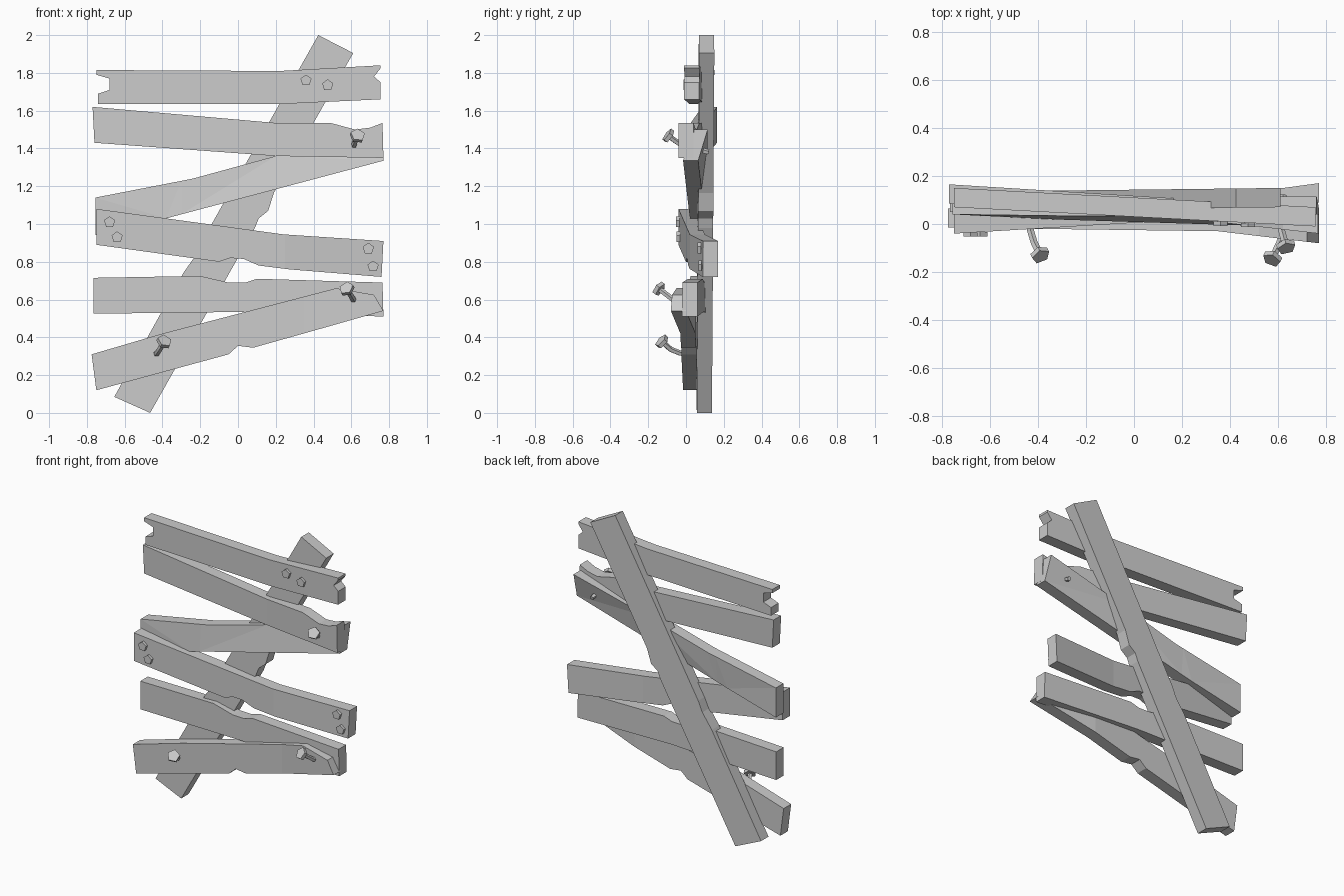
import bpy, bmesh
from mathutils import Vector

cube = bpy.data.objects.get("Cube")
if cube:
    bpy.data.objects.remove(cube)


def material(name, value):
    mat = bpy.data.materials.new(name)
    mat.use_nodes = True
    colour = (value, value, value, 1)
    mat.diffuse_color = colour
    mat.node_tree.nodes["Principled BSDF"].inputs["Base Color"].default_value = colour
    return mat


GREY = material("plain grey", 0.6)


def finish(name, bm):
    bmesh.ops.recalc_face_normals(bm, faces=bm.faces)
    mesh = bpy.data.meshes.new(name)
    bm.to_mesh(mesh)
    bm.free()
    mesh.materials.append(GREY)
    obj = bpy.data.objects.new(name, mesh)
    bpy.context.collection.objects.link(obj)
    return obj


def along(keys, x):
    """Value at x on a line of straight segments."""
    for (x0, v0), (x1, v1) in zip(keys, keys[1:]):
        if x <= x1 or x1 == keys[-1][0]:
            return v0 + (v1 - v0) * (x - x0) / (x1 - x0)


def plank(name, outline, front, depth=0.08, lean=0.0, lean_z=0.0):
    """Extrude an x-z outline, then bend its front along x and twist its right end."""
    bm = bmesh.new()
    face = bm.faces.new([bm.verts.new((x, 0, z)) for x, z in outline])
    moved = bmesh.ops.extrude_face_region(bm, geom=[face])["geom"]
    for v in moved:
        if isinstance(v, bmesh.types.BMVert):
            v.co.y = depth
    for x, _ in front[1:-1]:
        bmesh.ops.bisect_plane(bm, geom=bm.verts[:] + bm.edges[:] + bm.faces[:],
                               plane_co=(x, 0, 0), plane_no=(1, 0, 0))
    for v in bm.verts:
        v.co.y += along(front, v.co.x)
        if lean:
            middle = lean_z + 0.22 * v.co.x
            v.co.y += lean * (v.co.x + 0.76) / 1.52 * (v.co.z - middle)
    if lean:
        bmesh.ops.triangulate(bm, faces=bm.faces[:])
    return finish(name, bm)


def nail(name, path, shaft=0.015, head=0.04, thick=0.022):
    """Loft a five-sided shaft along a path and end it in a flat head."""
    pts = [Vector(p) for p in path]
    end = (pts[-1] - pts[-2]).normalized()
    rings = [(p, shaft) for p in pts]
    rings += [(pts[-1], head), (pts[-1] + end * thick, head)]
    bm = bmesh.new()
    loops = []
    for i, (p, radius) in enumerate(rings):
        if i == 0:
            tangent = pts[1] - pts[0]
        elif i < len(pts) - 1:
            tangent = pts[i + 1] - pts[i - 1]
        else:
            tangent = end
        turn = Vector((0, -1, 0)).rotation_difference(tangent.normalized())
        ring = bmesh.ops.create_circle(bm, segments=5, radius=radius)["verts"]
        for v in ring:
            v.co = p + turn @ Vector((v.co.x, 0, v.co.y))
        loops.append(ring)
    for a, b in zip(loops, loops[1:]):
        for k in range(5):
            n = (k + 1) % 5
            bm.faces.new((a[k], a[n], b[n], b[k]))
    bm.faces.new(loops[0])
    bm.faces.new(loops[-1])
    return finish(name, bm)


# Diagonal brace at the back
brace = plank("back_brace",
              [(-0.655, 0.085), (-0.465, 0), (0.09, 0.98), (0.11, 1.03), (0.16, 1.07),
               (0.19, 1.165), (0.61, 1.905), (0.425, 2), (-0.19, 0.91), (-0.22, 0.84), (-0.29, 0.74)],
              [(-0.66, 0.055), (0.61, 0.07)])

# Boards from top to bottom
plank("top_board",
      [(-0.74, 1.635), (0.22, 1.635), (0.755, 1.66), (0.755, 1.75), (0.72, 1.78),
       (0.755, 1.825), (0.755, 1.84), (0.22, 1.81), (-0.75, 1.815), (-0.75, 1.79),
       (-0.68, 1.77), (-0.68, 1.71), (-0.74, 1.69)],
      [(-0.75, 0.07), (0.755, -0.01)])
plank("second_board",
      [(-0.76, 1.43), (0.2, 1.36), (0.77, 1.35), (0.765, 1.535), (0.7, 1.51),
       (0.62, 1.5), (0.49, 1.535), (0.2, 1.535), (-0.77, 1.62)],
      [(-0.77, 0.085), (0.2, 0.025), (0.77, -0.04)])
plank("rising_board",
      [(-0.755, 0.94), (-0.38, 1.03), (0.77, 1.335), (0.76, 1.5), (0.2, 1.36),
       (-0.24, 1.24), (-0.755, 1.14)],
      [(-0.755, 0.04), (-0.3, 0.03), (0.77, 0.01)], lean=0.3, lean_z=1.25)
plank("middle_board",
      [(-0.75, 0.89), (-0.1, 0.8), (-0.04, 0.82), (0.03, 0.815), (0.11, 0.78),
       (0.27, 0.76), (0.76, 0.72), (0.77, 0.91), (0.24, 0.945), (-0.75, 1.08)],
      [(-0.75, -0.04), (0.25, 0.02), (0.77, 0.09)])
plank("fifth_board",
      [(-0.765, 0.525), (0.05, 0.535), (0.77, 0.51), (0.765, 0.69), (0.1, 0.71),
       (0.04, 0.69), (-0.05, 0.69), (-0.2, 0.725), (-0.765, 0.715)],
      [(-0.765, 0.05), (0.77, -0.02)])
plank("bottom_board",
      [(-0.75, 0.12), (-0.05, 0.31), (0, 0.355), (0.08, 0.345), (0.4, 0.435),
       (0.77, 0.54), (0.72, 0.625), (0.52, 0.66), (-0.4, 0.42), (-0.775, 0.31)],
      [(-0.775, -0.015), (0.35, -0.03), (0.77, -0.08)])

# Nails driven flat, placed by x, z and board front
for i, (x, z, y) in enumerate([(0.36, 1.76, 0.01), (0.475, 1.735, 0.005),
                               (-0.68, 1.01, -0.035), (-0.64, 0.93, -0.033),
                               (0.69, 0.87, 0.08), (0.715, 0.775, 0.083)]):
    nail(f"flat_nail_{i + 1}", [(x, y + 0.06, z), (x, y, z)], head=0.031, thick=0.018)

# Bent nails standing proud
nail("upper_bent_nail", [(0.62, 0.12, 1.38), (0.615, -0.03, 1.42), (0.63, -0.085, 1.46)])
nail("lower_right_bent_nail", [(0.62, 0, 0.59), (0.61, -0.07, 0.6), (0.58, -0.135, 0.65)])
nail("lower_left_bent_nail", [(-0.44, 0.02, 0.31), (-0.43, -0.03, 0.315),
                              (-0.415, -0.08, 0.335), (-0.395, -0.12, 0.37)])
